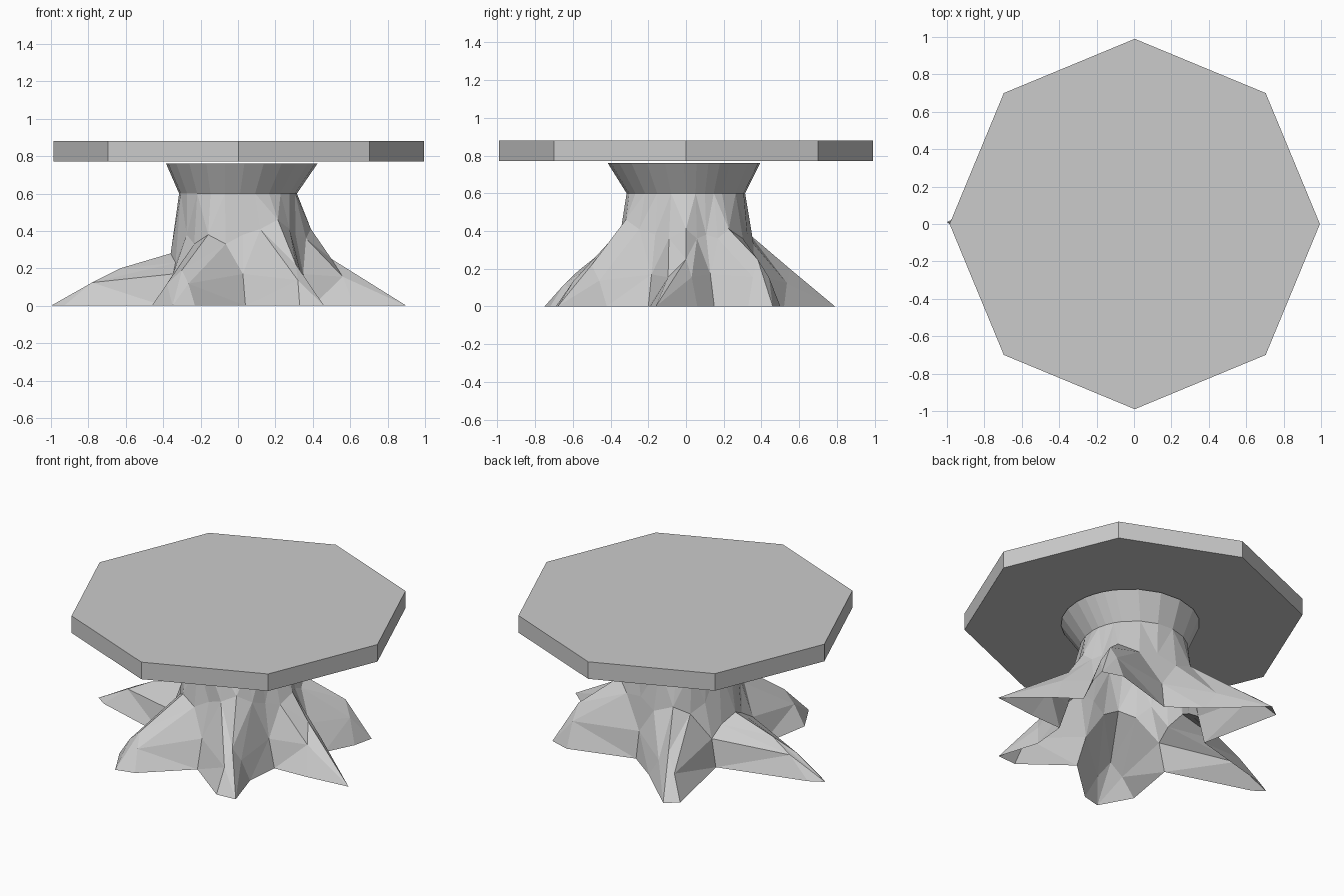
import bpy
import bmesh
from math import sin, cos, pi, atan2
from mathutils import Vector

if "Cube" in bpy.data.objects:
    bpy.data.objects.remove(bpy.data.objects["Cube"])


def make_object(name, bm):
    mesh = bpy.data.meshes.new(name)
    bm.to_mesh(mesh)
    bm.free()
    obj = bpy.data.objects.new(name, mesh)
    bpy.context.collection.objects.link(obj)
    return obj


# Octagonal table top
bm = bmesh.new()
bmesh.ops.create_cone(bm, cap_ends=True, segments=8, radius1=0.99, radius2=0.99, depth=0.11)
# align a corner with the x axis and lift to height
corner = max(bm.verts, key=lambda v: v.co.x).co
shift = -atan2(corner.y, corner.x)
for v in bm.verts:
    a = atan2(v.co.y, v.co.x) + shift
    v.co = Vector((0.99 * cos(a) + 0.004, 0.99 * sin(a), v.co.z + 0.825))
make_object("table_top", bm)

# Roots, counter-clockwise from the right:
# first toe, tip, second toe, ridge knee (x, y, z), ridge hip height, next valley
ROOTS = [
    ((0.62, -0.19), (0.90, -0.16), (0.64, 0.06), (0.50, 0.00, 0.25), 0.41, (0.51, 0.15)),
    ((0.60, 0.33), (0.63, 0.46), (0.50, 0.50), (0.50, 0.38, 0.25), 0.41, (0.09, 0.38)),
    ((-0.10, 0.52), (-0.39, 0.79), (-0.47, 0.73), (-0.26, 0.55, 0.20), 0.38, (-0.36, 0.21)),
    ((-0.91, 0.06), (-1.00, 0.01), (-0.93, -0.04), (-0.63, 0.02, 0.20), 0.28, (-0.40, -0.20)),
    ((-0.46, -0.55), (-0.35, -0.75), (-0.23, -0.72), (-0.30, -0.57, 0.19), 0.38, (0.04, -0.47)),
    ((0.33, -0.69), (0.46, -0.68), (0.38, -0.42), (0.31, -0.50, 0.22), 0.46, (0.40, -0.20)),
]


def ring_point(angle, radius, z, cx=0.0, cy=0.0):
    return Vector((cx + radius * cos(angle), cy + radius * sin(angle), z))


# Each column runs up the stump: ground, knee, hip, waist, rim
columns = []
for i, (toe_a, tip, toe_b, knee, hip_z, valley) in enumerate(ROOTS):
    ridge = Vector(knee)
    heading = atan2(knee[1], knee[0])
    next_knee = ROOTS[(i + 1) % len(ROOTS)][3]
    gap = (atan2(next_knee[1], next_knee[0]) - heading) % (2 * pi)
    prev_knee = ROOTS[i - 1][3]
    prev_gap = (heading - atan2(prev_knee[1], prev_knee[0])) % (2 * pi)

    def upper(angle, radius, z):
        return [ring_point(angle, radius, z, 0.015),
                ring_point(angle, 0.315, 0.60),
                ring_point(angle, 0.405, 0.76, 0.02, -0.01)]

    for toe, angle in ((toe_a, heading - prev_gap * 0.25), (tip, heading),
                       (toe_b, heading + gap * 0.25)):
        ground = Vector((*toe, 0))
        if toe is tip:
            columns.append([ground, ridge] + upper(angle, 0.375, hip_z))
        else:
            flank = ridge.lerp(ground, 0.5)
            flank.z = ridge.z * 0.62
            columns.append([ground, flank] + upper(angle, 0.36, hip_z - 0.05))
    angle = heading + gap * 0.5
    ground = Vector((*valley, 0))
    mid = ground.lerp(ring_point(angle, 0.34, 0), 0.5)
    mid.z = 0.17
    columns.append([ground, mid] + upper(angle, 0.335, 0.38))

# Hollow stump with spreading roots, open at both ends
bm = bmesh.new()
grid = [[bm.verts.new(p) for p in col] for col in columns]
for k, col in enumerate(grid):
    nxt = grid[(k + 1) % len(grid)]
    for j in range(len(col) - 1):
        bm.faces.new((col[j], nxt[j], nxt[j + 1], col[j + 1]))
bmesh.ops.triangulate(bm, faces=bm.faces[:])
make_object("stump_base", bm)
